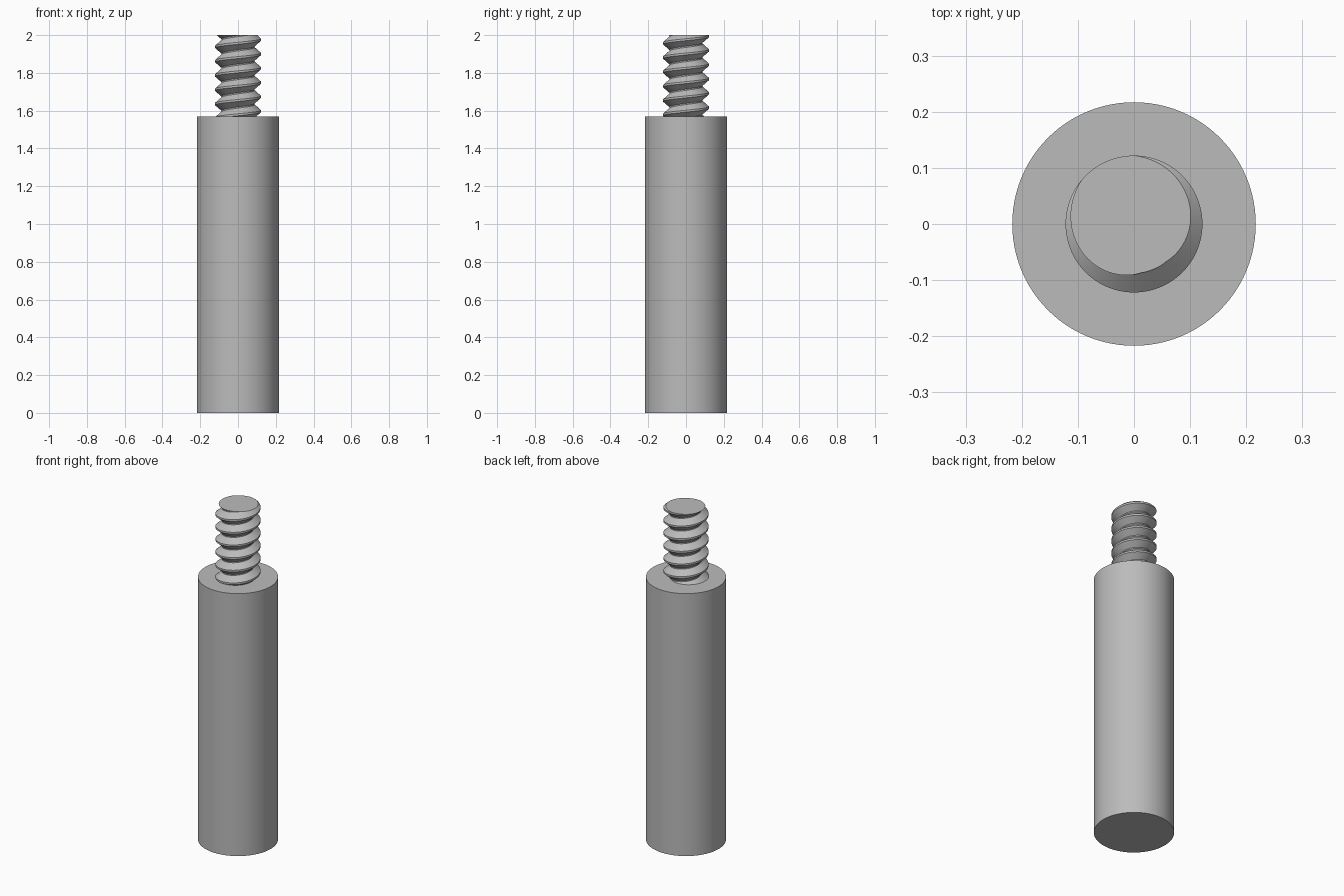
import bpy, bmesh, math
from mathutils import Vector

cube = bpy.data.objects.get("Cube")
if cube:
    bpy.data.objects.remove(cube)

TOP, SHOULDER = 2.0, 1.57
BODY_R, CREST_R, ROOT_R = 0.217, 0.122, 0.088
PITCH, SEGMENTS = 0.0757, 96

steel = bpy.data.materials.new("plain_grey")
steel.use_nodes = True
grey = (0.5, 0.5, 0.5, 1)
steel.diffuse_color = grey
steel.node_tree.nodes["Principled BSDF"].inputs["Base Color"].default_value = grey


def finish(obj):
    obj.data.materials.append(steel)
    bpy.ops.object.select_all(action="DESELECT")
    obj.select_set(True)
    bpy.context.view_layer.objects.active = obj
    bpy.ops.object.shade_smooth_by_angle(angle=math.radians(30))


# Plain cylindrical body
bpy.ops.mesh.primitive_cylinder_add(vertices=SEGMENTS, radius=BODY_R,
                                    depth=SHOULDER, location=(0, 0, SHOULDER / 2))
body = bpy.context.object
body.name = "body"
finish(body)

# Thread profile over one pitch: phase in degrees and radius, going up
profile = [(310, ROOT_R), (279, ROOT_R), (140, CREST_R), (90, CREST_R)]
turns = math.ceil((TOP - SHOULDER) / PITCH) + 4
rows = turns * len(profile)

# Right-handed helical surface, longer than needed at both ends
bm = bmesh.new()
columns = []
for i in range(SEGMENTS):
    angle = 360 * i / SEGMENTS
    column = []
    for j in range(rows):
        phase, radius = profile[j % len(profile)]
        turn = j // len(profile) - turns + 2
        z = TOP + PITCH * (turn + (angle - phase) / 360)
        a = math.radians(angle)
        column.append(bm.verts.new((radius * math.cos(a), radius * math.sin(a), z)))
    columns.append(column)
# The closing column joins the first one a full turn higher
columns.append(columns[0][len(profile):])
for left, right in zip(columns, columns[1:]):
    for j in range(min(len(left), len(right)) - 1):
        bm.faces.new((left[j], right[j], right[j + 1], left[j + 1]))

# Trim the ends flat and cap them
for z, up in ((TOP, 1), (SHOULDER - 0.01, -1)):
    bmesh.ops.bisect_plane(bm, geom=bm.verts[:] + bm.edges[:] + bm.faces[:],
                           plane_co=Vector((0, 0, z)), plane_no=Vector((0, 0, up)),
                           clear_outer=True)
    rim = [e for e in bm.edges if e.is_boundary
           and all(abs(v.co.z - z) < 1e-4 for v in e.verts)]
    bmesh.ops.contextual_create(bm, geom=rim)
bmesh.ops.recalc_face_normals(bm, faces=bm.faces[:])

mesh = bpy.data.meshes.new("threaded_stud")
bm.to_mesh(mesh)
bm.free()
stud = bpy.data.objects.new("threaded_stud", mesh)
bpy.context.collection.objects.link(stud)
finish(stud)
